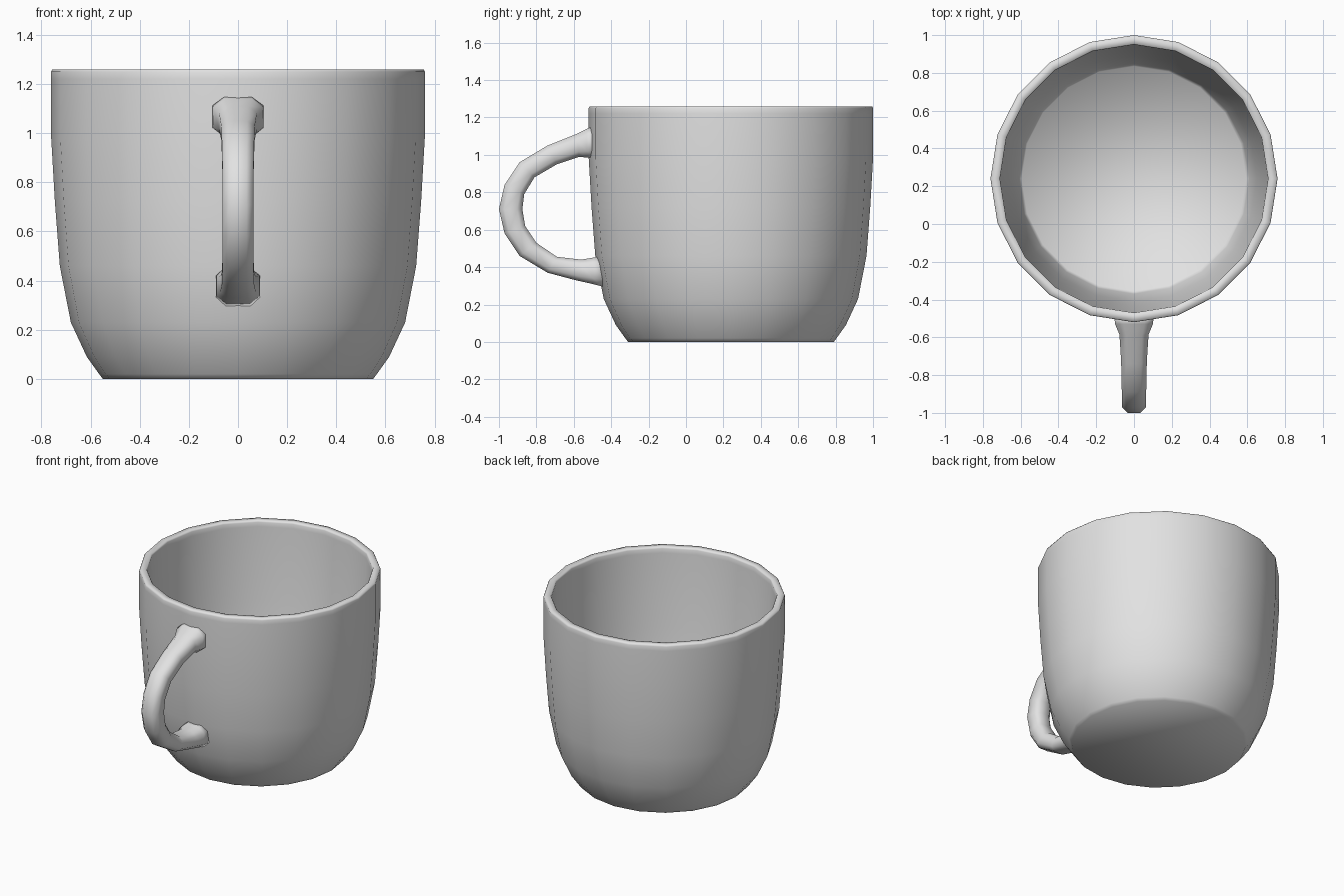
import bpy
import math

if "Cube" in bpy.data.objects:
    bpy.data.objects.remove(bpy.data.objects["Cube"], do_unlink=True)

# Single plain ceramic colour
ceramic = bpy.data.materials.new("light_grey_ceramic")
ceramic.use_nodes = True
grey = (0.76, 0.76, 0.76, 1.0)
ceramic.diffuse_color = grey
ceramic.node_tree.nodes["Principled BSDF"].inputs["Base Color"].default_value = grey


def loft(name, rings):
    """Skin a list of equal-length closed rings and cap both ends."""
    n = len(rings[0])
    verts = [p for ring in rings for p in ring]
    faces = [(r * n + i, r * n + (i + 1) % n,
              (r + 1) * n + (i + 1) % n, (r + 1) * n + i)
             for r in range(len(rings) - 1) for i in range(n)]
    faces.append(tuple(reversed(range(n))))
    last = (len(rings) - 1) * n
    faces.append(tuple(range(last, last + n)))
    mesh = bpy.data.meshes.new(name)
    mesh.from_pydata(verts, [], faces)
    mesh.materials.append(ceramic)
    mesh.polygons.foreach_set("use_smooth", [True] * len(faces))
    obj = bpy.data.objects.new(name, mesh)
    bpy.context.collection.objects.link(obj)


# Cup: profile (radius, height) from base, up the outside, over the rim, down inside
SIDES = 20
CENTRE_Y = 0.24
profile = [(0.55, 0), (0.565, 0.02), (0.615, 0.09), (0.68, 0.23), (0.725, 0.46),
           (0.745, 0.72), (0.76, 0.98), (0.76, 1.22), (0.76, 1.25), (0.755, 1.26),
           (0.715, 1.26), (0.71, 1.25), (0.709, 1.22), (0.695, 0.98), (0.676, 0.72),
           (0.65, 0.46), (0.61, 0.22), (0.595, 0.19)]
angles = [2 * math.pi * i / SIDES for i in range(SIDES)]
loft("cup", [[(r * math.cos(a), CENTRE_Y + r * math.sin(a), z) for a in angles]
             for r, z in profile])

# Handle stations: outer y, outer z, inner y, inner z, half width
stations = [
    (-0.49, 1.155, -0.49, 0.985, 0.105),
    (-0.53, 1.14, -0.53, 0.985, 0.1),
    (-0.59, 1.11, -0.57, 0.99, 0.077),
    (-0.74, 1.05, -0.69, 0.95, 0.068),
    (-0.89, 0.96, -0.81, 0.88, 0.065),
    (-0.97, 0.84, -0.865, 0.79, 0.063),
    (-1.0, 0.71, -0.875, 0.71, 0.063),
    (-0.97, 0.58, -0.86, 0.62, 0.063),
    (-0.89, 0.46, -0.80, 0.53, 0.063),
    (-0.74, 0.37, -0.69, 0.455, 0.065),
    (-0.59, 0.33, -0.56, 0.44, 0.072),
    (-0.50, 0.31, -0.50, 0.45, 0.088),
    (-0.44, 0.295, -0.44, 0.46, 0.09),
]
# Octagonal section: (side, depth) factors, wound so the faces point outward
C = 0.55
octagon = [(C, 1), (1, C), (1, -C), (C, -1), (-C, -1), (-1, -C), (-1, C), (-C, 1)]
rings = []
for oy, oz, iy, iz, w in stations:
    my, mz, dy, dz = (oy + iy) / 2, (oz + iz) / 2, (oy - iy) / 2, (oz - iz) / 2
    rings.append([(w * s, my + dy * d, mz + dz * d) for s, d in reversed(octagon)])
loft("handle", rings)
